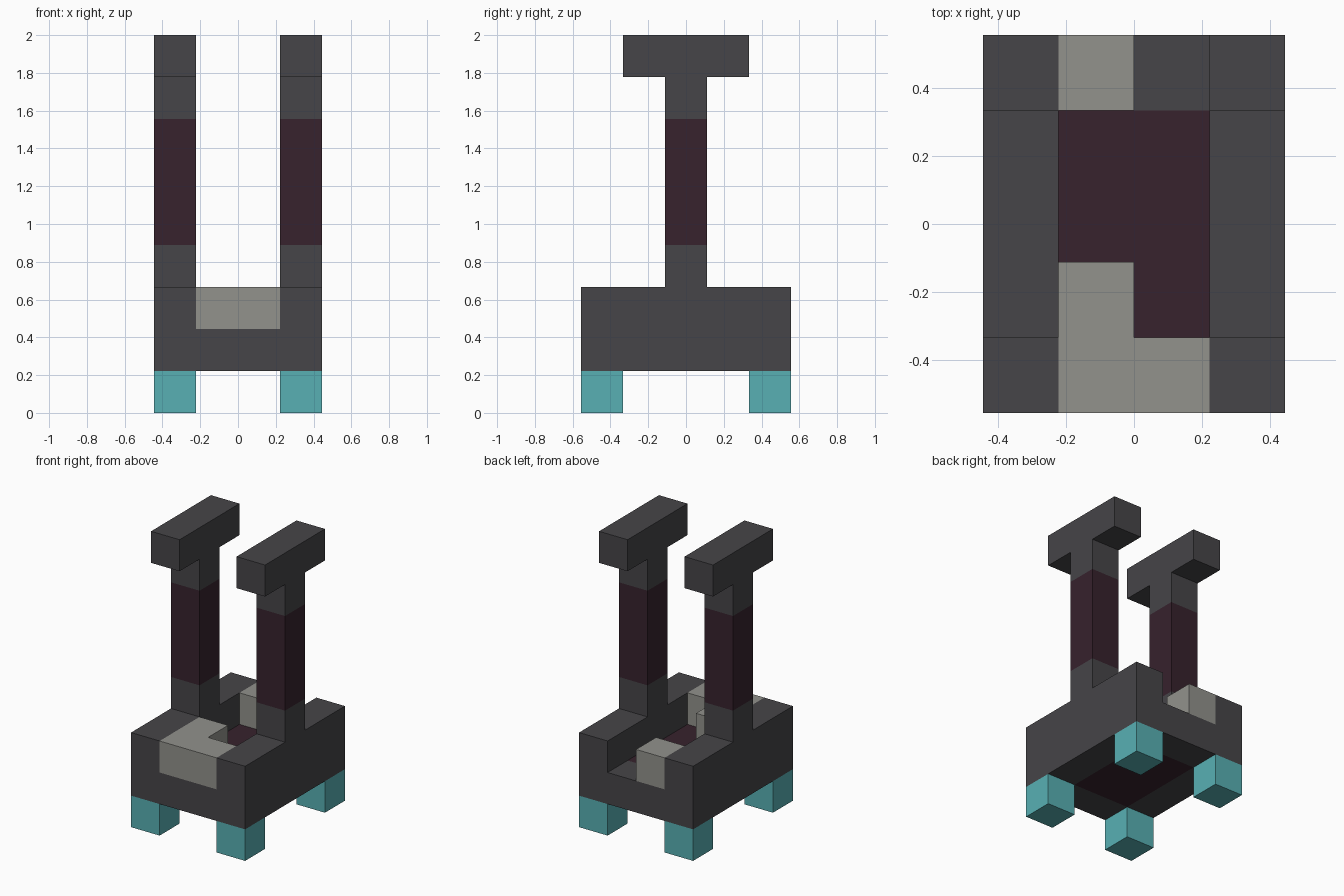
import bpy
import bmesh
from mathutils import Vector

cube = bpy.data.objects.get("Cube")
if cube:
    bpy.data.objects.remove(cube, do_unlink=True)

U = 2 / 9  # one block


def material(name, rgb):
    mat = bpy.data.materials.new(name)
    mat.use_nodes = True
    mat.diffuse_color = (*rgb, 1)
    mat.node_tree.nodes["Principled BSDF"].inputs["Base Color"].default_value = (*rgb, 1)
    return mat


charcoal = material("charcoal", (0.061, 0.059, 0.065))
maroon = material("dark maroon", (0.038, 0.016, 0.026))
stone = material("pale stone", (0.287, 0.287, 0.262))
teal = material("teal", (0.098, 0.434, 0.456))


def prism(name, outline, extrude, mats, cuts=(), rule=None):
    """Extrude a flat outline (in blocks), slice it at cuts, colour faces by rule."""
    bm = bmesh.new()
    face = bm.faces.new([bm.verts.new(p) for p in outline])
    ext = bmesh.ops.extrude_face_region(bm, geom=[face], use_keep_orig=True)
    verts = [g for g in ext["geom"] if isinstance(g, bmesh.types.BMVert)]
    bmesh.ops.translate(bm, verts=verts, vec=Vector(extrude))
    for point, normal in cuts:
        geom = bm.verts[:] + bm.edges[:] + bm.faces[:]
        bmesh.ops.bisect_plane(bm, geom=geom, plane_co=point, plane_no=normal)
    bmesh.ops.recalc_face_normals(bm, faces=bm.faces[:])
    for f in bm.faces:
        if rule and rule(f):
            f.material_index = 1
    bmesh.ops.scale(bm, vec=(U, U, U), verts=bm.verts[:])
    mesh = bpy.data.meshes.new(name)
    bm.to_mesh(mesh)
    bm.free()
    for m in mats:
        mesh.materials.append(m)
    obj = bpy.data.objects.new(name, mesh)
    bpy.context.collection.objects.link(obj)
    return obj


def box(name, x, y, z, mats, cuts=(), rule=None):
    outline = [(x[0], y[0], z[0]), (x[1], y[0], z[0]), (x[1], y[1], z[0]), (x[0], y[1], z[0])]
    return prism(name, outline, (0, 0, z[1] - z[0]), mats, cuts, rule)


# Side walls, each rising into a post with a T-shaped head
half = [(2.5, 1), (2.5, 3), (0.5, 3), (0.5, 8), (1.5, 8), (1.5, 9)]
profile = half + [(-y, z) for y, z in reversed(half)]
for side, x in (("left", 1), ("right", -2)):
    prism(side + "_wall_and_post", [(x, y, z) for y, z in profile], (1, 0, 0),
          [charcoal, maroon],
          cuts=[((0, 0, z), (0, 0, 1)) for z in (4, 7)],
          rule=lambda f: 4 < f.calc_center_median().z < 7)

# Floor with a coloured middle panel on its top and underside
box("floor", (-1, 1), (-2.5, 2.5), (1, 2), [charcoal, maroon],
    cuts=[((0, y, 0), (0, 1, 0)) for y in (-1.5, 1.5)],
    rule=lambda f: abs(f.normal.z) > 0.5 and abs(f.calc_center_median().y) < 1)

# Pale blocks: an L shape at the front and a single block at the back
l_shape = [(-1, -2.5), (1, -2.5), (1, -1.5), (0, -1.5), (0, -0.5), (-1, -0.5)]
prism("front_block", [(x, y, 2) for x, y in l_shape], (0, 0, 1), [stone])
box("back_block", (-1, 0), (1.5, 2.5), (2, 3), [stone])

# Four feet
for side, x in (("left", 1), ("right", -2)):
    for end, y in (("front", -2.5), ("back", 1.5)):
        box(f"{end}_{side}_foot", (x, x + 1), (y, y + 1), (0, 1), [teal])
